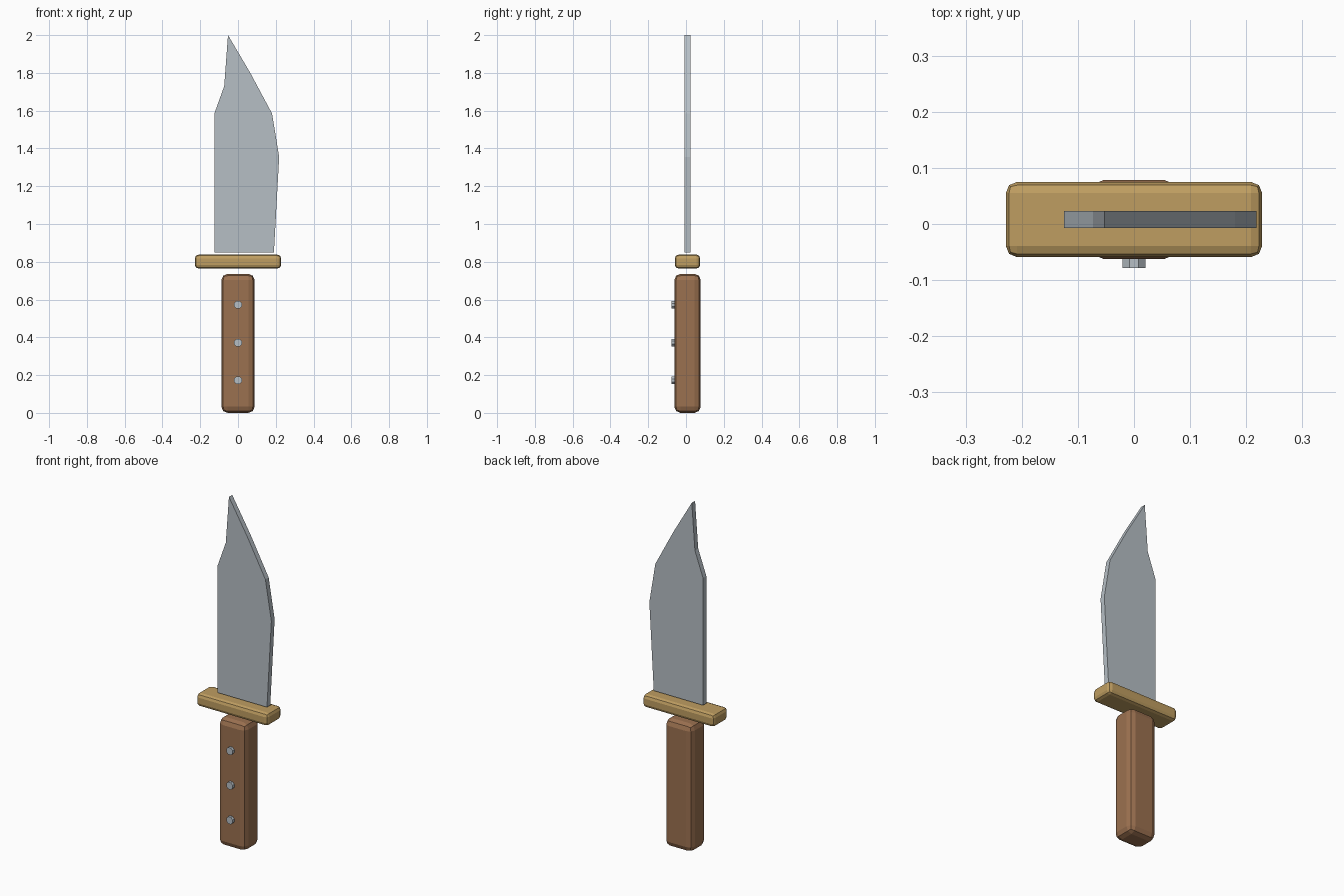
import bpy
import bmesh
from math import pi
from mathutils import Matrix

if "Cube" in bpy.data.objects:
    bpy.data.objects.remove(bpy.data.objects["Cube"])

MID_Y = 0.008


def material(name, colour):
    mat = bpy.data.materials.new(name)
    mat.use_nodes = True
    mat.diffuse_color = (*colour, 1)
    mat.node_tree.nodes["Principled BSDF"].inputs["Base Color"].default_value = (*colour, 1)
    return mat


def add_part(name, bm, mat):
    bmesh.ops.recalc_face_normals(bm, faces=bm.faces)
    mesh = bpy.data.meshes.new(name)
    bm.to_mesh(mesh)
    bm.free()
    mesh.materials.append(mat)
    obj = bpy.data.objects.new(name, mesh)
    bpy.context.collection.objects.link(obj)
    return obj


def rounded_box(name, size, z, bevel, mat):
    bm = bmesh.new()
    bmesh.ops.create_cube(bm, size=1)
    bmesh.ops.scale(bm, vec=size, verts=bm.verts)
    obj = add_part(name, bm, mat)
    obj.location = (0, MID_Y, z)
    mod = obj.modifiers.new("Rounded edges", 'BEVEL')
    mod.width = bevel
    mod.segments = 2
    return obj


steel = material("steel", (0.47, 0.52, 0.56))
brass = material("brass", (0.52, 0.34, 0.12))
wood = material("brown wood", (0.33, 0.165, 0.08))

# Handle and cross guard
rounded_box("handle", (0.176, 0.14, 0.736), 0.368, 0.033, wood)
rounded_box("guard", (0.457, 0.134, 0.074), 0.801, 0.02, brass)

# Blade: clipped outline extruded to an even thickness
outline = [(-0.125, 0.85), (0.19, 0.85), (0.218, 1.355), (0.18, 1.585),
           (0.065, 1.80), (-0.053, 2.0), (-0.073, 1.73), (-0.125, 1.585)]
bm = bmesh.new()
face = bm.faces.new([bm.verts.new((x, MID_Y - 0.015, z)) for x, z in outline])
extruded = bmesh.ops.extrude_face_region(bm, geom=[face], use_keep_orig=True)
moved = [v for v in extruded["geom"] if isinstance(v, bmesh.types.BMVert)]
bmesh.ops.translate(bm, vec=(0, 0.03, 0), verts=moved)
add_part("blade", bm, steel)

# Three rivets on the front of the handle
for i, z in enumerate((0.172, 0.372, 0.572)):
    bm = bmesh.new()
    turn = Matrix.Rotation(pi / 2, 4, 'X') @ Matrix.Rotation(pi / 8, 4, 'Z')
    bmesh.ops.create_cone(bm, cap_ends=True, segments=8, radius1=0.022,
                          radius2=0.022, depth=0.03, matrix=turn)
    rivet = add_part(f"rivet_{i + 1}", bm, steel)
    rivet.location = (0, -0.063, z)
